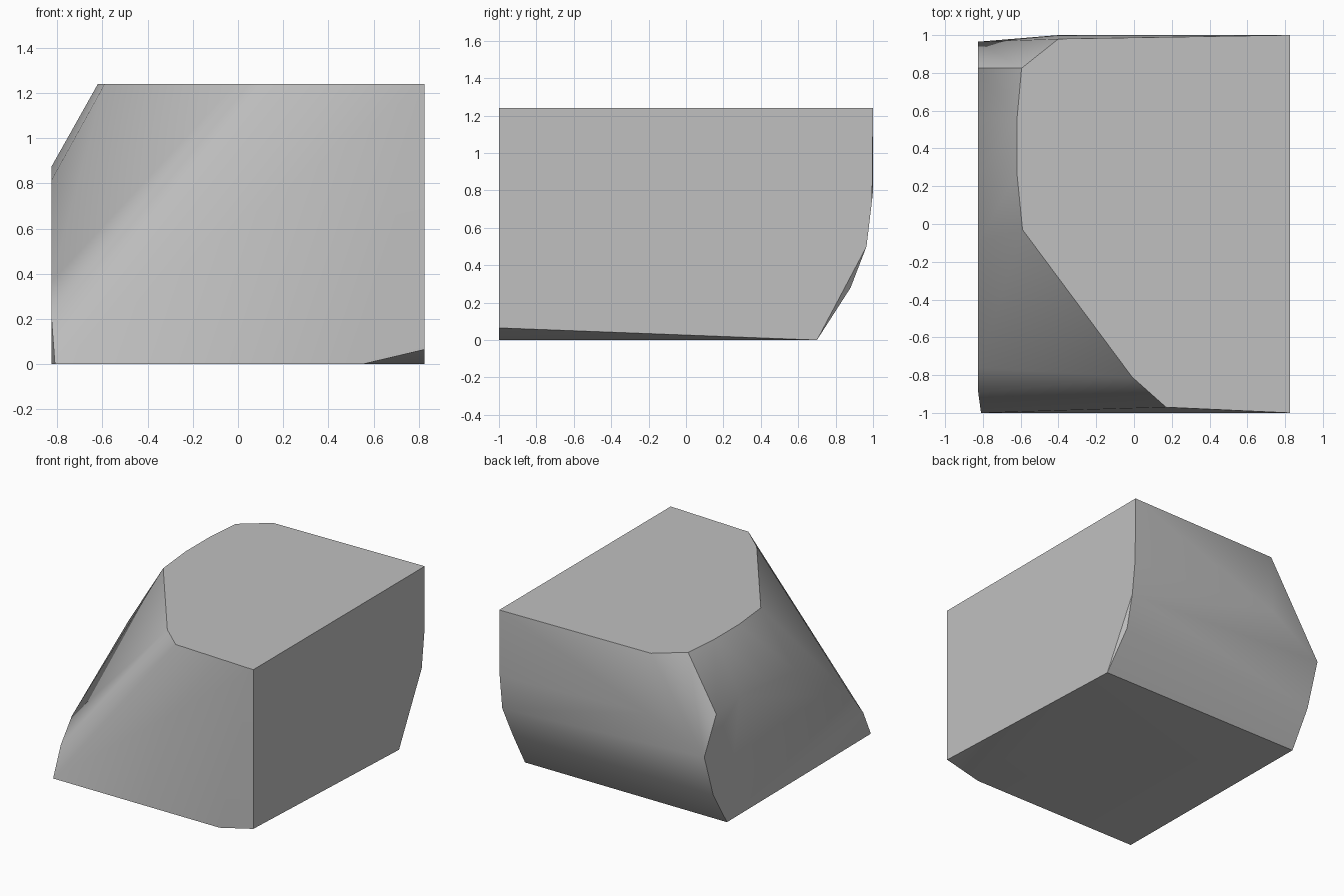
import bpy
import bmesh
import math

default_cube = bpy.data.objects.get("Cube")
if default_cube:
    bpy.data.objects.remove(default_cube, do_unlink=True)

HALF_WIDTH = 0.825
HEIGHT = 1.24


def make_material(name, colour):
    material = bpy.data.materials.new(name)
    material.use_nodes = True
    material.diffuse_color = colour
    material.node_tree.nodes["Principled BSDF"].inputs["Base Color"].default_value = colour
    return material


# Flat top outline (x, y)
top_outline = [
    (HALF_WIDTH, -1), (0.17, -0.97), (-0.01, -0.81), (-0.59, -0.03), (-0.62, 0.27),
    (-0.62, 0.55), (-0.595, 0.825), (-0.4, 0.98), (HALF_WIDTH, 1),
]

# Outlines of the two upright sides (y, z)
right_side = [(-0.89, 0.2), (-0.76, 0.366), (-0.1, 0.815), (0.25, 0.875), (0.55, 0.875),
              (0.825, 0.845), (0.965, 0.58), (0.86, 0.26), (0.7, 0)]
left_side = [(-1, 0.065), (0.7, 0), (0.965, 0.5), (0.995, 0.75)]

# Corners that lie between the flat sides
base_corners = [(0.55, -1, 0), (-0.81, -1, 0)]
back_bulge = [(0.8, 0.88, 0.28), (-0.4, 1, 0.8)]

points = [(x, y, HEIGHT) for x, y in top_outline]
points += [(-HALF_WIDTH, y, z) for y, z in right_side]
points += [(HALF_WIDTH, y, z) for y, z in left_side]
points += base_corners + back_bulge

# Wrap the outlines into one solid block
bm = bmesh.new()
for point in points:
    bm.verts.new(point)
hull = bmesh.ops.convex_hull(bm, input=bm.verts[:])
loose = [v for v in bm.verts if not v.link_faces]
bmesh.ops.delete(bm, geom=loose, context="VERTS")
bmesh.ops.dissolve_limit(bm, angle_limit=math.radians(0.5), verts=bm.verts[:], edges=bm.edges[:])
bmesh.ops.recalc_face_normals(bm, faces=bm.faces[:])
bm.normal_update()

# Rounded front corner stays smooth, other strong creases stay sharp
for face in bm.faces:
    face.smooth = True
for edge in bm.edges:
    front_corner = all(f.normal.y < -0.2 and abs(f.normal.x) < 0.9 and f.normal.z > -0.2
                       for f in edge.link_faces)
    edge.smooth = front_corner or edge.calc_face_angle(0) < math.radians(38)

mesh = bpy.data.meshes.new("stone_block")
bm.to_mesh(mesh)
bm.free()
mesh.materials.append(make_material("stone grey", (0.53, 0.53, 0.53, 1)))
stone_block = bpy.data.objects.new("stone_block", mesh)
bpy.context.collection.objects.link(stone_block)
